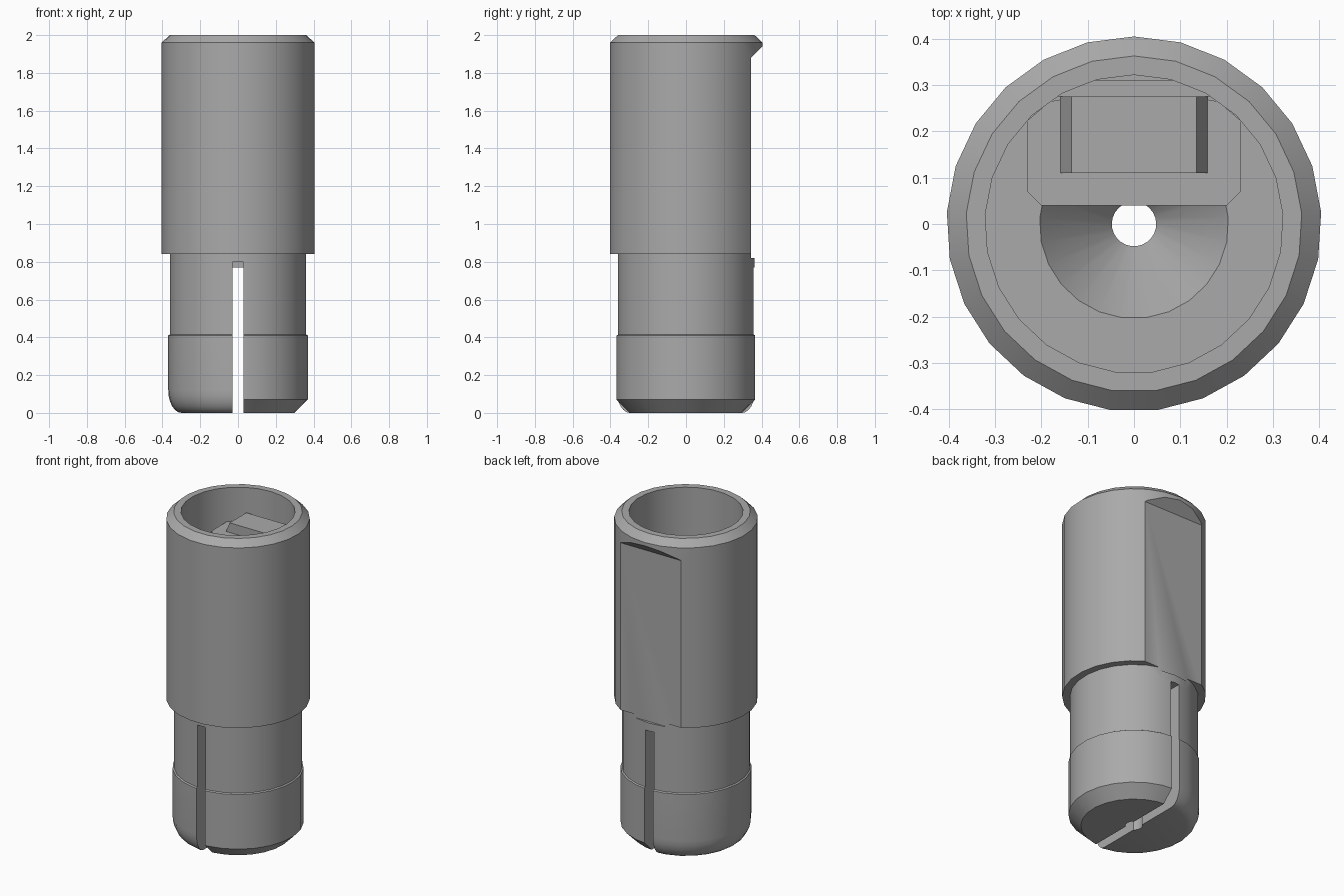
import bpy, bmesh, math

cube = bpy.data.objects.get("Cube")
if cube:
    bpy.data.objects.remove(cube, do_unlink=True)

steel = bpy.data.materials.new("grey steel")
steel.use_nodes = True
GREY = (0.4, 0.4, 0.4, 1)
steel.diffuse_color = GREY
steel.node_tree.nodes["Principled BSDF"].inputs["Base Color"].default_value = GREY

SIDES = 25
SLOT = 0.029
SLOT_TOP = 0.77
HOLE = 0.048
FLOOR = 1.55


def finish(bm, name):
    bmesh.ops.recalc_face_normals(bm, faces=bm.faces)
    mesh = bpy.data.meshes.new(name)
    bm.to_mesh(mesh)
    bm.free()
    mesh.materials.append(steel)
    obj = bpy.data.objects.new(name, mesh)
    bpy.context.collection.objects.link(obj)
    return obj


def lathe(profile):
    """Turn a closed (radius, height) outline around z."""
    bm = bmesh.new()
    rings = []
    for i in range(SIDES):
        a = math.pi / 2 + math.tau * i / SIDES
        rings.append([bm.verts.new((r * math.cos(a), r * math.sin(a), z)) for r, z in profile])
    n = len(profile)
    for i in range(SIDES):
        a, b = rings[i], rings[(i + 1) % SIDES]
        for j in range(n):
            k = (j + 1) % n
            bm.faces.new((a[j], b[j], b[k], a[k]))
    return bm


def prism(name, outline, offset, axis):
    """Extrude a 2D outline along x ('x': yz points), y ('y': xz) or z ('z': xy)."""
    place = {"x": lambda p, t: (t, p[0], p[1]),
             "y": lambda p, t: (p[0], t, p[1]),
             "z": lambda p, t: (p[0], p[1], t)}[axis]
    bm = bmesh.new()
    ends = [[bm.verts.new(place(p, t)) for p in outline] for t in offset]
    for end in ends:
        bm.faces.new(end)
    for i in range(len(outline)):
        j = (i + 1) % len(outline)
        bm.faces.new((ends[0][i], ends[0][j], ends[1][j], ends[1][i]))
    return finish(bm, name)


def cut(obj, cutter):
    cutter.hide_render = True
    mod = obj.modifiers.new("cut", "BOOLEAN")
    mod.operation = "DIFFERENCE"
    mod.solver = "EXACT"
    mod.object = cutter
    bpy.context.view_layer.objects.active = obj
    bpy.ops.object.modifier_apply(modifier=mod.name)
    bpy.data.objects.remove(cutter, do_unlink=True)


def smooth(obj):
    bpy.ops.object.select_all(action="DESELECT")
    obj.select_set(True)
    bpy.context.view_layer.objects.active = obj
    bpy.ops.object.shade_smooth_by_angle(angle=math.radians(25))


# Sleeve: neck, wide body, chamfered rim, bore and funnel
sleeve = finish(lathe([
    (HOLE, SLOT_TOP), (0.362, SLOT_TOP), (0.362, 0.84), (0.405, 0.84),
    (0.405, 1.96), (0.363, 2), (0.322, 2), (0.322, FLOOR),
    (0.204, FLOOR), (HOLE, FLOOR - 0.2)]), "sleeve")

# Flat on the back, ending under a sloped lip
cut(sleeve, prism("flat_cutter", [(0.345, 0.82), (0.345, 1.88), (0.41, 1.945),
                                  (0.5, 1.945), (0.5, 0.82)], (-0.5, 0.5), "x"))
# Raised end of the front slot
cut(sleeve, prism("slot_cutter", [(-SLOT, 0.7), (SLOT, 0.7), (SLOT, 0.8), (-SLOT, 0.8)],
                  (-0.5, -0.2), "y"))
smooth(sleeve)

# Two jaws: one with a straight chamfer, one with a rounded foot
chamfer = [(0.3, 0), (0.37, 0.07)]
rounded = [(0.3 + 0.07 * math.sin(a), 0.12 * (1 - math.cos(a)))
           for a in (math.pi / 2 * i / 6 for i in range(7))]
for name, side, foot in (("left_jaw", 1, chamfer), ("right_jaw", -1, rounded)):
    bm = lathe([(HOLE, 0)] + foot + [(0.37, 0.41), (0.362, 0.415),
                                     (0.362, SLOT_TOP), (HOLE, SLOT_TOP)])
    bmesh.ops.bisect_plane(bm, geom=bm.verts[:] + bm.edges[:] + bm.faces[:],
                           plane_co=(side * SLOT, 0, 0), plane_no=(side, 0, 0),
                           clear_inner=True)
    bmesh.ops.holes_fill(bm, edges=[e for e in bm.edges if e.is_boundary], sides=0)
    smooth(finish(bm, name))

# Shelf in the bore, following the bore wall at the back
arc = [(0.321 * math.cos(a), min(0.321 * math.sin(a), 0.275))
       for a in (math.radians(44 + 92 * i / 8) for i in range(9))]
prism("bore_shelf", [(-0.23, 0.07), (-0.2, 0.04), (0.2, 0.04), (0.23, 0.07)] + arc,
      (FLOOR - 0.002, 1.79), "z")

# Back wall pad of the bore
prism("bore_pad", [(-0.19, 0.275), (0.19, 0.275), (0.1, 0.31), (-0.1, 0.31)],
      (FLOOR, 1.79), "z")

# Key block with sloped ends on the shelf
prism("key_block", [(-0.16, 1.788), (0.16, 1.788), (0.135, 1.85), (-0.135, 1.85)],
      (0.11, 0.275), "y")
